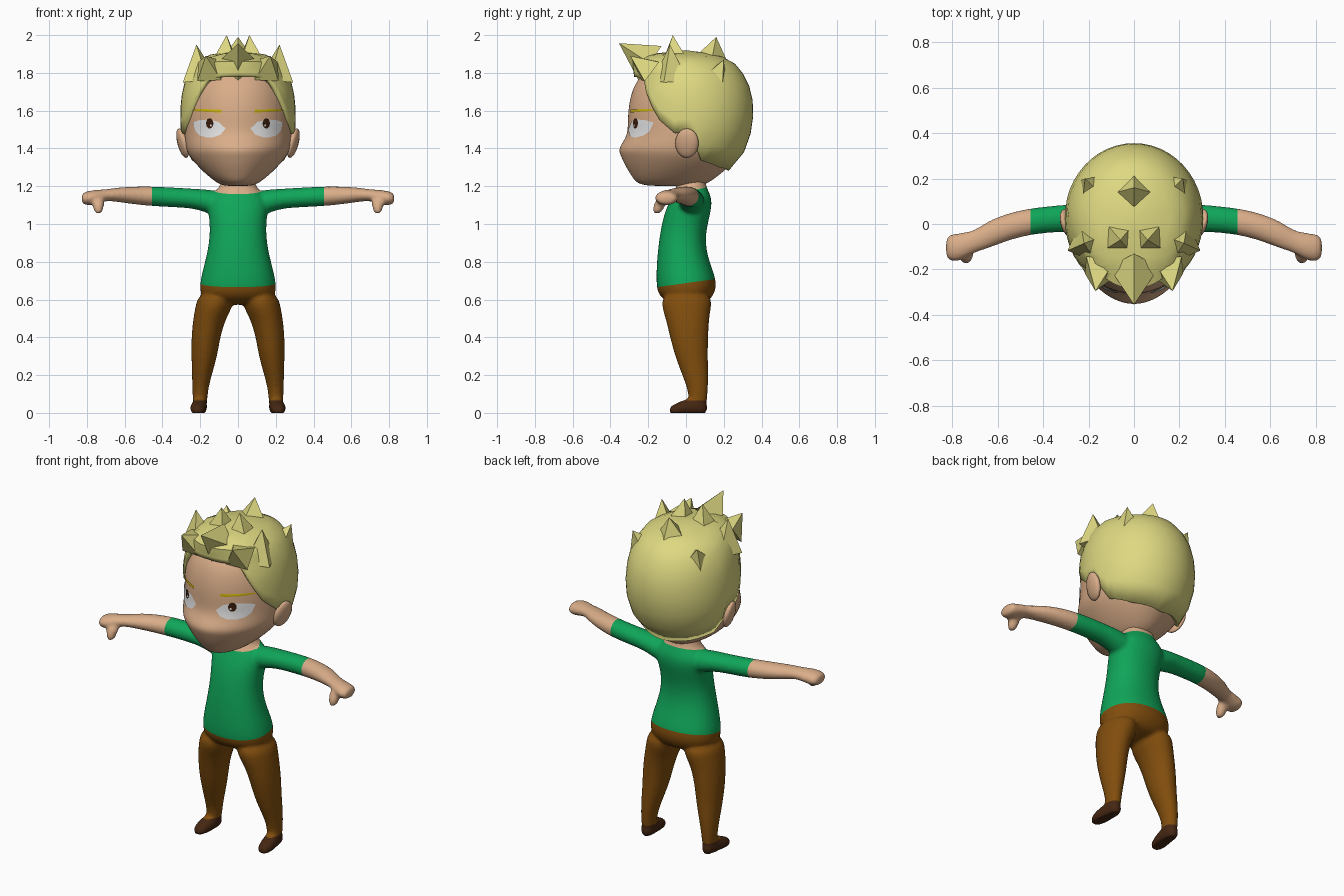
import bpy, bmesh, math
from mathutils import Vector
from mathutils.bvhtree import BVHTree

if "Cube" in bpy.data.objects:
    bpy.data.objects.remove(bpy.data.objects["Cube"])


def material(name, rgb):
    m = bpy.data.materials.new(name)
    m.diffuse_color = (*rgb, 1)
    m.use_nodes = True
    m.node_tree.nodes["Principled BSDF"].inputs["Base Color"].default_value = m.diffuse_color
    return m


SKIN = material("skin", (0.70, 0.42, 0.25))
SHIRT = material("green shirt", (0.005, 0.38, 0.10))
TROUSERS = material("brown trousers", (0.22, 0.075, 0.004))
SHOES = material("dark brown shoes", (0.06, 0.02, 0.006))
HAIR = material("blond hair", (0.73, 0.69, 0.22))
BROW = material("yellow brow", (0.62, 0.45, 0.005))
WHITE = material("eye white", (0.78, 0.78, 0.78))
IRIS = material("dark iris", (0.04, 0.012, 0.004))


def make_object(name, bm, mats, sharp=None):
    bmesh.ops.recalc_face_normals(bm, faces=bm.faces[:])
    me = bpy.data.meshes.new(name)
    bm.to_mesh(me)
    bm.free()
    for m in mats:
        me.materials.append(m)
    me.shade_smooth()
    if sharp:
        me.set_sharp_from_angle(angle=math.radians(sharp))
    ob = bpy.data.objects.new(name, me)
    bpy.context.collection.objects.link(ob)
    return ob


def loft(bm, rows, axis="z", side=1, n=16):
    """Closed skin over rows of (position on axis, u0, u1, v0, v1, optional squareness)."""
    rings = []
    for t, u0, u1, v0, v1, *p in rows:
        e = 2 / (p[0] if p else 2)
        ring = []
        for i in range(n):
            c, s = math.cos(math.tau * i / n), math.sin(math.tau * i / n)
            u = (u0 + u1) / 2 + (u1 - u0) / 2 * math.copysign(abs(c) ** e, c)
            v = (v0 + v1) / 2 + (v1 - v0) / 2 * math.copysign(abs(s) ** e, s)
            x, y, z = {"x": (t, u, v), "y": (u, t, v), "z": (u, v, t)}[axis]
            ring.append(bm.verts.new((x * side, y, z)))
        rings.append(ring)
    for a, b in zip(rings, rings[1:]):
        for i in range(n):
            j = (i + 1) % n
            bm.faces.new((a[i], a[j], b[j], b[i]))
    bm.faces.new(rings[0][::-1])
    bm.faces.new(rings[-1])


def evaluated_mesh(ob):
    dg = bpy.context.evaluated_depsgraph_get()
    return bpy.data.meshes.new_from_object(ob.evaluated_get(dg))


# Body: torso, arms, thumbs, legs and feet, fused into one smooth skin
torso = [(0.57, .13, -.08, .10), (0.62, .205, -.15, .15), (0.68, .207, -.16, .168),
         (0.75, .192, -.16, .147), (0.85, .165, -.153, .11), (0.95, .15, -.14, .105),
         (1.05, .157, -.12, .13), (1.12, .17, -.09, .142), (1.17, .13, -.065, .125),
         (1.20, .09, -.05, .105), (1.30, .08, -.05, .10)]
arm = [(.05, -.04, .10, 1.02, 1.17), (.17, -.042, .10, 1.06, 1.185), (.24, -.037, .092, 1.083, 1.188),
       (.35, -.037, .082, 1.088, 1.195), (.45, -.047, .072, 1.093, 1.20), (.55, -.072, .052, 1.103, 1.20),
       (.65, -.112, .012, 1.118, 1.193), (.70, -.125, -.027, 1.123, 1.183), (.76, -.162, -.038, 1.102, 1.182),
       (.80, -.168, -.042, 1.097, 1.173), (.83, -.155, -.055, 1.105, 1.165)]
thumb = [(1.14, .70, .78, -.16, -.08), (1.09, .71, .77, -.175, -.115), (1.052, .72, .757, -.178, -.132)]
leg = [(.64, .02, .21, -.13, .14), (.56, .025, .228, -.132, .137), (.50, .063, .239, -.110, .124),
       (.40, .093, .249, -.087, .120), (.30, .108, .248, -.060, .117), (.20, .138, .245, -.022, .121),
       (.12, .158, .242, .010, .117), (.06, .162, .24, .012, .112), (.01, .17, .235, .0, .10)]
foot = [(-.09, .188, .238, -.01, .034), (-.05, .172, .255, -.014, .052), (.0, .162, .253, -.014, .075),
        (.06, .162, .243, -.014, .085), (.115, .172, .233, -.01, .065)]

bm = bmesh.new()
loft(bm, [(z, -w, w, y0, y1, 2.2) for z, w, y0, y1 in torso])
for s in (1, -1):
    loft(bm, arm, "x", s)
    loft(bm, thumb, "z", s)
    loft(bm, leg, "z", s)
    loft(bm, foot, "y", s)
body = make_object("body", bm, [SKIN, SHIRT, TROUSERS, SHOES])
body.modifiers.new("round", 'SUBSURF').levels = 2
fuse = body.modifiers.new("fuse", 'REMESH')
fuse.mode = 'VOXEL'
fuse.voxel_size = 0.01
relax = body.modifiers.new("relax", 'SMOOTH')
relax.iterations = 6
fused = evaluated_mesh(body)
body.modifiers.clear()

# Clothing edges: cut the skin on planes, then colour by region
WAIST = Vector((0, 0, .687)), Vector((0, -.14, 1))
COLLAR = Vector((0, .03, 1.178)), Vector((0, -.2, 1))
ANKLE = Vector((0, 0, .065)), Vector((0, 0, 1))
CUFFS = [(Vector((s * .455, 0, 0)), Vector((1, 0, 0))) for s in (1, -1)]


def above(p, plane):
    return (p - plane[0]).dot(plane[1]) > 0


bm = bmesh.new()
bm.from_mesh(fused)
for co, no in [WAIST, COLLAR, ANKLE] + CUFFS:
    bmesh.ops.bisect_plane(bm, geom=bm.verts[:] + bm.edges[:] + bm.faces[:],
                           dist=1e-5, plane_co=co, plane_no=no.normalized())
for v in bm.verts:
    v.co.z = max(v.co.z, 0)
for f in bm.faces:
    c = f.calc_center_median()
    f.smooth = True
    if not above(c, ANKLE):
        f.material_index = 3
    elif not above(c, WAIST):
        f.material_index = 2
    elif abs(c.x) > .455 or (above(c, COLLAR) and abs(c.x) < .13):
        f.material_index = 0
    else:
        f.material_index = 1
bm.to_mesh(body.data)
bm.free()

# Head with pointed muzzle
head_rows = [(1.20, .07, -.20, .06), (1.215, .11, -.265, .12), (1.26, .168, -.295, .18),
             (1.31, .22, -.327, .24, 1.9), (1.36, .262, -.350, .28, 1.85), (1.40, .28, -.366, .30, 1.85),
             (1.46, .287, -.318, .32), (1.52, .29, -.312, .33), (1.60, .29, -.312, .335),
             (1.70, .277, -.294, .32), (1.78, .247, -.253, .29), (1.84, .19, -.17, .22), (1.87, .1, -.07, .12)]
bm = bmesh.new()
loft(bm, [(z, -w, w, *rest) for z, w, *rest in head_rows], n=20)
head = make_object("head", bm, [SKIN])
head.modifiers.new("round", 'SUBSURF').levels = 2
head.modifiers["round"].render_levels = 2

# Ears
for s, label in ((1, "left"), (-1, "right")):
    bm = bmesh.new()
    bmesh.ops.create_uvsphere(bm, u_segments=16, v_segments=10, radius=1)
    for v in bm.verts:
        x, y, z = v.co
        # leans outwards at the top and the back
        v.co = (s * (.293 + .026 * x + .012 * y + .018 * z), .005 + .062 * y, 1.428 + .078 * z)
    make_object(label + "_ear", bm, [SKIN])

# Eyes and brows: thin plates laid on the face
bm = bmesh.new()
bm.from_mesh(evaluated_mesh(head))
face_tree = BVHTree.FromBMesh(bm)
bm.free()


def plate(name, outline, mat, lift, side):
    bm = bmesh.new()
    n = len(outline)
    cx, cz = sum(p[0] for p in outline) / n, sum(p[1] for p in outline) / n

    def on_face(x, z):
        hit = face_tree.ray_cast(Vector((x * side, -1, z)), Vector((0, 1, 0)))
        return bm.verts.new(hit[0] + hit[1] * lift)
    rings = [[on_face(cx + (x - cx) * k, cz + (z - cz) * k) for x, z in outline] for k in (1, .66, .33)]
    mid = on_face(cx, cz)
    for i in range(n):
        j = (i + 1) % n
        for a, b in zip(rings, rings[1:]):
            bm.faces.new((a[i], a[j], b[j], b[i]))
        bm.faces.new((rings[2][i], rings[2][j], mid))
    ob = make_object(name, bm, [mat])
    if ob.data.polygons[0].normal.y > 0:
        ob.data.flip_normals()


def oval(x, z, rx, rz, n=14):
    return [(x + rx * math.cos(math.tau * i / n), z + rz * math.sin(math.tau * i / n)) for i in range(n)]


eye = [(.065, 1.505), (.09, 1.472), (.13, 1.458), (.165, 1.458), (.20, 1.468), (.222, 1.49),
       (.235, 1.538), (.20, 1.55), (.15, 1.553), (.10, 1.54)]
brow = [(.085, 1.588), (.12, 1.591), (.16, 1.593), (.20, 1.596), (.237, 1.598),
        (.225, 1.607), (.19, 1.608), (.15, 1.607), (.115, 1.606), (.085, 1.604)]
for s, label in ((1, "left"), (-1, "right")):
    plate(label + "_eye_white", eye, WHITE, .004, s)
    plate(label + "_iris", oval(.146, 1.532, .019, .027), IRIS, .007, s)
    plate(label + "_eye_glint", oval(.139, 1.522, .005, .006, 8), WHITE, .009, s)
    plate(label + "_brow", brow, BROW, .005, s)

# Hair cap: columns rising from the hairline to the crown
hair_rows = [(1.27, .20, -.20, .215), (1.36, .27, -.27, .30), (1.48, .304, -.295, .343),
             (1.60, .306, -.31, .36), (1.70, .296, -.308, .347), (1.78, .274, -.275, .315),
             (1.86, .225, -.285, .25), (1.90, .14, -.19, .16), (1.92, .0, .0, .0)]
hairline = [(0, 1.78), (35, 1.775), (45, 1.70), (58, 1.56), (75, 1.48), (88, 1.50),
            (95, 1.44), (101, 1.34), (135, 1.30), (180, 1.28)]


def lookup(table, t):
    for a, b in zip(table, table[1:]):
        if t <= b[0]:
            k = (t - a[0]) / (b[0] - a[0])
            return [p + (q - p) * k for p, q in zip(a[1:], b[1:])]
    return list(table[-1][1:])


bm = bmesh.new()
COLS, LEVELS = 48, 10
columns = []
for i in range(COLS):
    a = 360 * i / COLS
    low = lookup(hairline, min(a, 360 - a))[0]
    col = []
    for k in range(LEVELS):
        z = low + (1.918 - low) * math.sin(math.pi / 2 * k / LEVELS)
        w, y0, y1 = lookup(hair_rows, z)
        r = math.radians(a)
        col.append(bm.verts.new((w * math.sin(r), (y0 + y1) / 2 - (y1 - y0) / 2 * math.cos(r), z)))
    columns.append(col)
crown = bm.verts.new((0, 0, 1.92))
for i in range(COLS):
    a, b = columns[i], columns[(i + 1) % COLS]
    for k in range(LEVELS - 1):
        bm.faces.new((a[k], b[k], b[k + 1], a[k + 1]))
    bm.faces.new((a[-1], b[-1], crown))
cap = make_object("hair_cap", bm, [HAIR], 50)
rim = cap.modifiers.new("rim", 'SOLIDIFY')
rim.thickness = 0.03
rim.offset = -1

# Hair spikes: (base centre, tip, base radius), mirrored when off centre
spikes = [((0, -.19, 1.85), (0, -.355, 1.957), .11), ((.15, -.19, 1.81), (.17, -.295, 1.89), .09),
          ((.07, -.06, 1.86), (.06, -.07, 2.0), .09), ((.20, -.08, 1.76), (.22, -.085, 1.95), .10),
          ((0, .13, 1.84), (0, .16, 1.99), .11), ((.17, .14, 1.74), (.215, .20, 1.87), .10)]
bm = bmesh.new()
for base, tip, radius in spikes:
    for s in ((1, -1) if tip[0] else (1,)):
        b, t = Vector((base[0] * s, *base[1:])), Vector((tip[0] * s, *tip[1:]))
        d = t - b
        out = Vector((b.x, b.y, 0)).normalized()
        u = (out - d * (out.dot(d) / d.length_squared)).normalized()
        v = d.cross(u).normalized()
        ring = [bm.verts.new(b + (u * math.cos(q) + v * math.sin(q)) * radius)
                for q in (0, math.pi / 2, math.pi, 1.5 * math.pi)]
        peak = bm.verts.new(t)
        for i in range(4):
            bm.faces.new((ring[i], ring[(i + 1) % 4], peak))
        bm.faces.new(ring[::-1])
make_object("hair_spikes", bm, [HAIR], 30)
